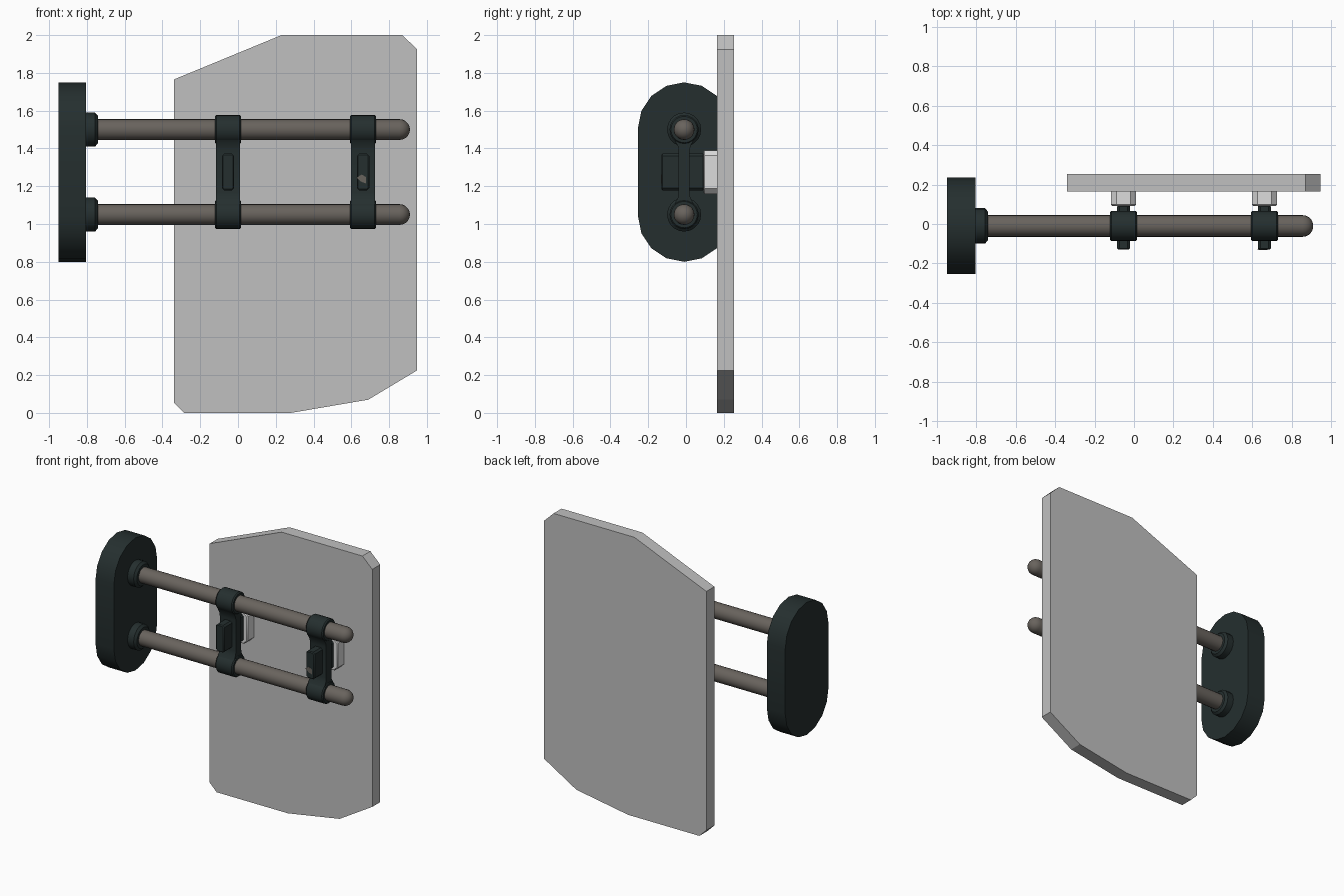
import bpy, bmesh, math

if "Cube" in bpy.data.objects:
    bpy.data.objects.remove(bpy.data.objects["Cube"])


def material(name, rgb):
    m = bpy.data.materials.new(name)
    m.diffuse_color = (*rgb, 1)
    m.use_nodes = True
    m.node_tree.nodes["Principled BSDF"].inputs["Base Color"].default_value = m.diffuse_color
    return m


DARK = material("dark green metal", (0.018, 0.028, 0.028))
ROD = material("warm grey steel", (0.14, 0.125, 0.11))
PANEL = material("grey panel", (0.53, 0.53, 0.53))
LIGHT = material("light grey pad", (0.72, 0.72, 0.72))
YC = -0.01                      # rod plane
ROD_Z = (1.5, 1.05)
BRACKET_X = (-0.053, 0.662)


def finish(bm, name, mat, smooth=True, bevel=0):
    bmesh.ops.recalc_face_normals(bm, faces=bm.faces)
    me = bpy.data.meshes.new(name)
    bm.to_mesh(me)
    bm.free()
    ob = bpy.data.objects.new(name, me)
    bpy.context.collection.objects.link(ob)
    me.materials.append(mat)
    if bevel:
        b = ob.modifiers.new("bevel", 'BEVEL')
        b.width = bevel
        b.segments = 1
        b.limit_method = 'ANGLE'
        b.angle_limit = math.radians(50)
    if smooth:
        bpy.ops.object.select_all(action='DESELECT')
        ob.select_set(True)
        bpy.context.view_layer.objects.active = ob
        bpy.ops.object.shade_smooth_by_angle(angle=math.radians(30))
    return ob


def prism(name, pts, axis, a, b, mat, **kw):
    """Extrude an outline from a to b; pts are (y, z) for axis x, (x, z) for axis y."""
    bm = bmesh.new()
    place = (lambda p: (a, p[0], p[1])) if axis == 'x' else (lambda p: (p[0], a, p[1]))
    face = bm.faces.new([bm.verts.new(place(p)) for p in pts])
    new = bmesh.ops.extrude_face_region(bm, geom=[face])["geom"]
    vec = (b - a, 0, 0) if axis == 'x' else (0, b - a, 0)
    bmesh.ops.translate(bm, vec=vec, verts=[v for v in new if isinstance(v, bmesh.types.BMVert)])
    return finish(bm, name, mat, **kw)


def lathe(name, profile, z, mat, n=20):
    """Turn an (x, radius) profile about a rod axis."""
    bm = bmesh.new()
    rings = []
    for x, r in profile:
        rings.append([bm.verts.new((x, YC + r * math.cos(2 * math.pi * i / n),
                                    z + r * math.sin(2 * math.pi * i / n))) for i in range(n)])
    for p, q in zip(rings, rings[1:]):
        for i in range(n):
            j = (i + 1) % n
            bm.faces.new((p[i], p[j], q[j], q[i]))
    bm.faces.new(rings[0])
    bm.faces.new(rings[-1])
    return finish(bm, name, mat)


def octagon(cx, cz, hx, hz, c):
    q = [(hx, hz - c), (hx - c, hz), (c - hx, hz), (-hx, hz - c),
         (-hx, c - hz), (c - hx, -hz), (hx - c, -hz), (hx, c - hz)]
    return [(cx + x, cz + z) for x, z in q]


# wall plate: stadium outline with 8 sides per end
stadium = [(YC + 0.245 * math.cos(i * math.pi / 8),
            (1.505 if top else 1.045) + 0.245 * math.sin(i * math.pi / 8))
           for top, span in ((True, range(9)), (False, range(8, 17))) for i in span]
prism("wall_plate", stadium, 'x', -0.95, -0.805, DARK)

# rods with rounded tips, and their collars
for z, tag in zip(ROD_Z, ("upper", "lower")):
    tip = [(0.855 + 0.055 * math.sin(a), 0.055 * math.cos(a))
           for a in (math.radians(d) for d in (0, 18, 36, 54, 70, 84))]
    lathe(tag + "_rod", [(-0.81, 0.055)] + tip, z, ROD)
    lathe(tag + "_collar", [(-0.81, 0.09), (-0.757, 0.09), (-0.742, 0.074),
                            (-0.742, 0.05)], z, DARK)

# brackets: clamp rings, flared web, bolt block and pad
for x, tag in zip(BRACKET_X, ("inner", "outer")):
    for z, side in zip(ROD_Z, ("upper", "lower")):
        lathe(f"{tag}_{side}_clamp_ring",
              [(x - 0.069, 0.053), (x - 0.069, 0.07), (x - 0.061, 0.077),
               (x + 0.061, 0.077), (x + 0.069, 0.07), (x + 0.069, 0.053)], z, DARK)
    half = [(0.052, 1.445), (0.034, 1.415), (0.029, 1.385),
            (0.029, 1.165), (0.034, 1.135), (0.052, 1.105)]
    web = [(YC + y, z) for y, z in half] + [(YC - y, z) for y, z in reversed(half)]
    prism(tag + "_web", web, 'x', x - 0.064, x + 0.064, DARK)
    prism(tag + "_bolt_block", octagon(x, 1.275, 0.033, 0.097, 0.012), 'y',
          -0.13, 0.095, DARK, bevel=0.006)
    prism(tag + "_pad", octagon(x, 1.275, 0.063, 0.115, 0.028), 'y',
          0.092, 0.17, LIGHT, bevel=0.006)

# worn patch on the outer block
prism("worn_patch", [(0.626, 1.245), (0.655, 1.262), (0.678, 1.248), (0.678, 1.215),
                     (0.655, 1.222)], 'y', -0.133, -0.129, ROD, smooth=False)

# flat panel with clipped corners
outline = [(-0.34, 1.765), (0.23, 2.0), (0.87, 2.0), (0.948, 1.925), (0.948, 0.225),
           (0.69, 0.07), (0.28, 0.0), (-0.285, 0.0), (-0.34, 0.055)]
prism("panel", outline, 'y', 0.165, 0.255, PANEL, smooth=False)
